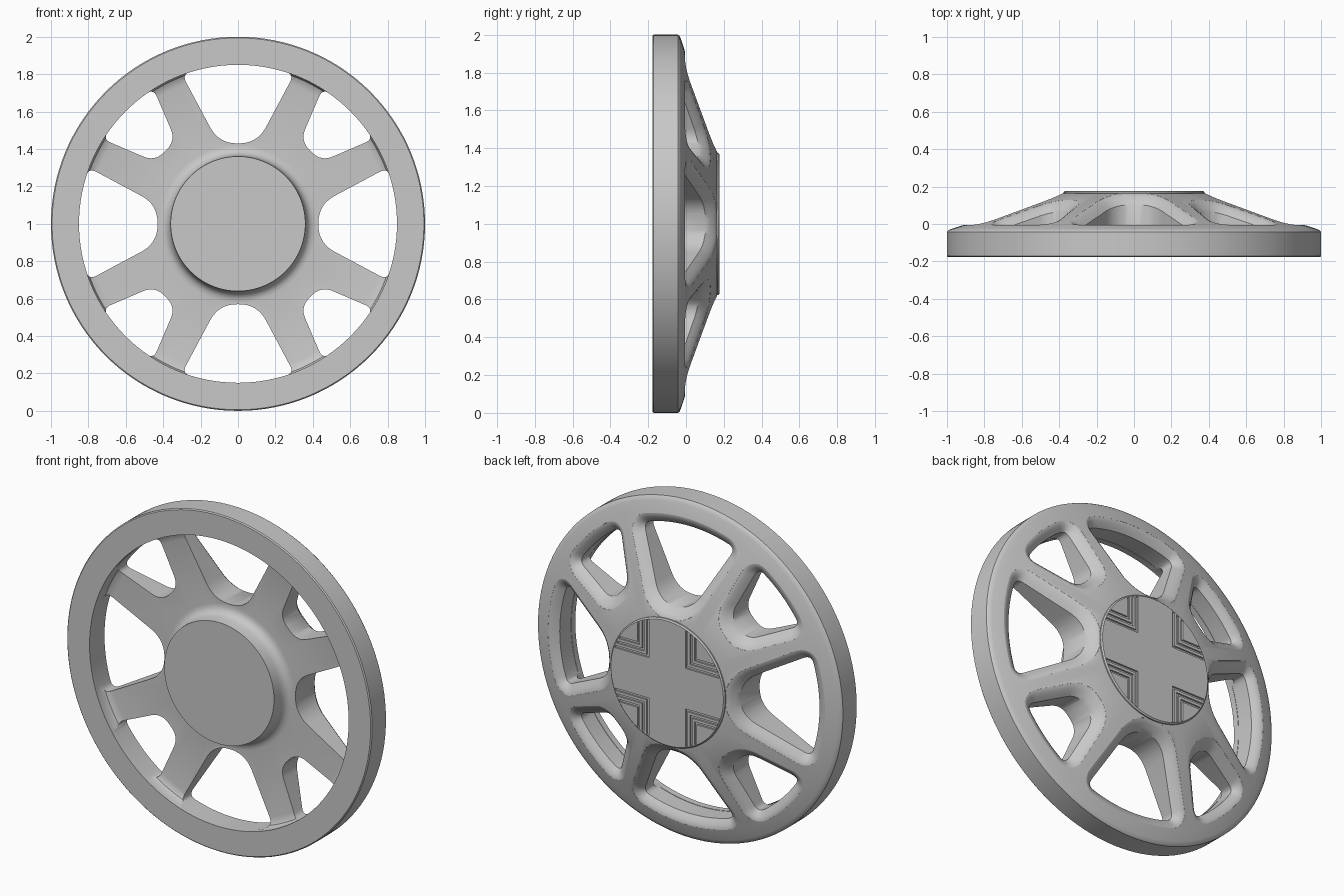
import bpy, bmesh
from math import cos, sin, sqrt, tau, pi, radians
from mathutils import Vector

cube = bpy.data.objects.get("Cube")
if cube:
    bpy.data.objects.remove(cube, do_unlink=True)

grey = bpy.data.materials.new("plain_grey")
grey.use_nodes = True
GREY = (0.58, 0.58, 0.58, 1)
grey.diffuse_color = GREY
grey.node_tree.nodes["Principled BSDF"].inputs["Base Color"].default_value = GREY


def finish(bm, name):
    """Turn a bmesh into a grey object."""
    bmesh.ops.recalc_face_normals(bm, faces=bm.faces)
    mesh = bpy.data.meshes.new(name)
    bm.to_mesh(mesh)
    bm.free()
    mesh.materials.append(grey)
    obj = bpy.data.objects.new(name, mesh)
    bpy.context.collection.objects.link(obj)
    return obj


def revolve(name, profile, steps=128):
    """Spin (radius, y) points about the wheel axis."""
    bm = bmesh.new()
    verts = [bm.verts.new((r, y, 1)) for r, y in profile]
    edges = [bm.edges.new(pair) for pair in zip(verts, verts[1:])]
    bmesh.ops.spin(bm, geom=verts + edges, cent=(0, 0, 1), axis=(0, 1, 0),
                   angle=tau, steps=steps, use_merge=True)
    bmesh.ops.remove_doubles(bm, verts=bm.verts, dist=0.0001)
    return finish(bm, name)


def loft(bm, rings):
    """Skin a stack of equal rings and cap both ends."""
    loops = [[bm.verts.new(p) for p in ring] for ring in rings]
    for a, b in zip(loops, loops[1:]):
        for i in range(len(a)):
            bm.faces.new((a[i - 1], a[i], b[i], b[i - 1]))
    bm.faces.new(loops[0])
    bm.faces.new(loops[-1])


def cut(obj, cutter):
    """Subtract the cutter, then remove it."""
    mod = obj.modifiers.new("cut", 'BOOLEAN')
    mod.operation = 'DIFFERENCE'
    mod.solver = 'EXACT'
    mod.object = cutter
    graph = bpy.context.evaluated_depsgraph_get()
    mesh = bpy.data.meshes.new_from_object(obj.evaluated_get(graph))
    obj.modifiers.clear()
    obj.data = mesh
    bpy.data.objects.remove(cutter, do_unlink=True)


def smooth(obj, angle):
    bpy.ops.object.select_all(action='DESELECT')
    obj.select_set(True)
    bpy.context.view_layer.objects.active = obj
    bpy.ops.object.shade_smooth_by_angle(angle=radians(angle))


# Wheel body: front boss, dished web and rim in one profile
front = [(0, -0.177), (0.36, -0.177), (0.364, -0.125), (0.371, -0.103), (0.383, -0.087),
         (0.4, -0.078), (0.42, -0.075), (0.8, -0.096), (0.825, -0.1), (0.842, -0.11),
         (0.85, -0.128), (0.85, -0.177), (0.994, -0.177), (1, -0.171)]
back = [(1, -0.042), (0.994, -0.034), (0.975, -0.026), (0.92, -0.008), (0.88, 0.003),
        (0.39, 0.163), (0, 0.163)]
wheel = revolve("wheel_body", front + back)


def surface(r):
    """Height of the back surface at a radius."""
    for (r1, y1), (r0, y0) in zip(back, back[1:]):
        if r0 <= r <= r1:
            return y0 + (y1 - y0) * (r - r0) / (r1 - r0)
    return back[0][1]


def corner(a, p, b, n=8):
    """Rounded corner from a to b around p."""
    return [a * (1 - t) ** 2 + p * 2 * t * (1 - t) + b * t * t
            for t in (i / n for i in range(n + 1))]


def window_outline(inner, half, slope, trim, outer=0.852, tip=0.045):
    """Closed outline of one window: u is radial, v is sideways."""
    p = Vector((inner, half))
    side = Vector((1, slope)).normalized()
    q = p.copy()
    while q.length < outer:
        q += side * 0.0005
    end = abs(q.angle_signed(Vector((1, 0)))) - tip / outer
    on_arc = Vector((cos(end), sin(end))) * outer
    pts = corner(p - Vector((0, trim)), p, p + side * trim)
    pts += corner(q - side * tip, q, on_arc)
    pts += [Vector((cos(end * k / 10), sin(end * k / 10))) * outer for k in range(9, -1, -1)]
    return pts + [Vector((v.x, -v.y)) for v in reversed(pts[:-1])]


# Eight windows, wide and narrow in turn, flared on the back
flare = [(0, 0.046), (0.017, 0.027), (0.033, 0.013), (0.046, 0.004), (0.056, 0.0005),
         (0.066, -0.03)]
wide = window_outline(0.43, 0.103, 0.534, 0.098)
narrow = window_outline(0.55, 0.079, 0.4, 0.068)
bm = bmesh.new()
for i in range(8):
    outline = narrow if i % 2 else wide
    a = i * pi / 4
    n = len(outline)

    def ring(grow, height):
        pts = []
        for k, p in enumerate(outline):
            t = (outline[(k + 1) % n] - outline[k - 1]).normalized()
            w = p + Vector((-t.y, t.x)) * grow
            pts.append((w.x * cos(a) - w.y * sin(a), height(w.length),
                        1 + w.x * sin(a) + w.y * cos(a)))
        return pts

    rings = [ring(0, lambda r: -0.14)]
    rings += [ring(e, lambda r, d=d: surface(r) - d) for e, d in flare]
    rings.append(ring(flare[-1][0], lambda r: 0.4))
    loft(bm, rings)
cut(wheel, finish(bm, "window_cutter"))
smooth(wheel, 35)

# Back hub cap with nested corner grooves in each quadrant
cap = revolve("hub_cap", [(0, 0.15), (0.376, 0.15), (0.376, 0.17), (0.369, 0.177), (0, 0.177)])
bm = bmesh.new()
for sx in (-1, 1):
    for sz in (-1, 1):
        for o in (0.12, 0.15, 0.18):
            w = o + 0.014
            far_o, far_w = (sqrt(0.364 ** 2 - d * d) for d in (o, w))
            ell = [(o, o), (far_o, o), (far_w, w), (w, w), (w, far_w), (o, far_o)]
            loft(bm, [[(sx * x, y, 1 + sz * z) for x, z in ell] for y in (0.167, 0.2)])
cut(cap, finish(bm, "groove_cutter"))
smooth(cap, 30)
